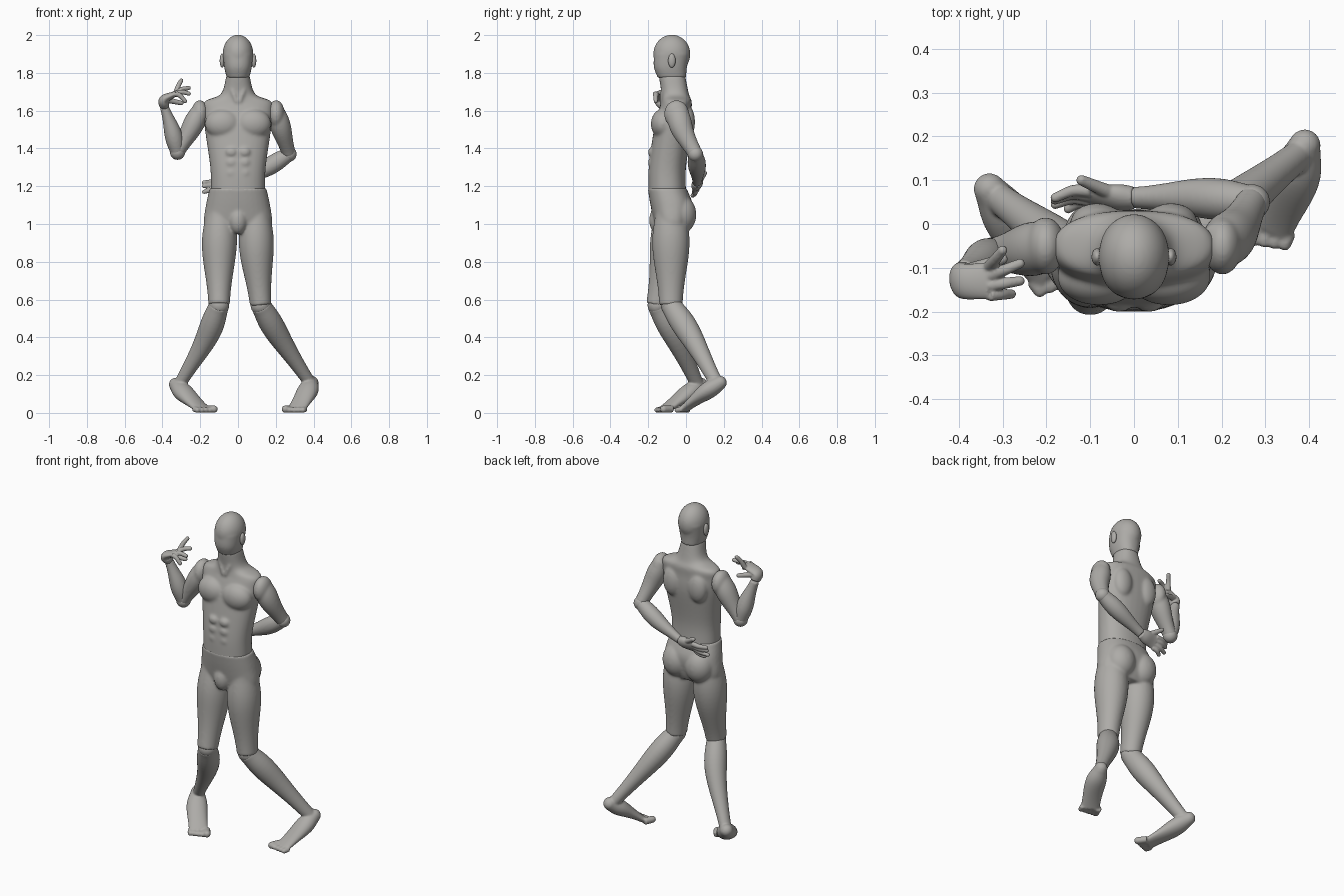
import bpy, bmesh, math
from mathutils import Vector, Matrix

cube = bpy.data.objects.get("Cube")
if cube:
    bpy.data.objects.remove(cube)

clay = bpy.data.materials.new("warm_grey")
clay.use_nodes = True
clay.diffuse_color = (.42, .41, .39, 1)
clay.node_tree.nodes["Principled BSDF"].inputs["Base Color"].default_value = clay.diffuse_color
X, Y, Z = Vector((1, 0, 0)), Vector((0, 1, 0)), Vector((0, 0, 1))


def smooth_path(stations, steps=8):
    """Catmull-Rom interpolation through stations of any dimension."""
    p = [Vector(s) for s in stations]
    p = [p[0] * 2 - p[1]] + p + [p[-1] * 2 - p[-2]]
    path = []
    for before, start, end, after in zip(p, p[1:], p[2:], p[3:]):
        leave, arrive = (end - before) / 2, (after - start) / 2
        for i in range(steps):
            t = i / steps
            ease = t * t * (3 - 2 * t)
            path.append(start.lerp(end, ease) + leave * t * (1 - t) ** 2 - arrive * t * t * (1 - t))
    return path + [p[-2]]


def skin(bm, sections, power=2, sides=32):
    """Closed skin over superellipse sections given as centre and two half axes."""
    rings = []
    for centre, u, v in sections:
        ring = []
        for k in range(sides):
            angle = math.tau * k / sides
            c, s = (math.copysign(abs(f(angle)) ** (2 / power), f(angle)) for f in (math.cos, math.sin))
            ring.append(bm.verts.new(centre + u * c + v * s))
        rings.append(ring)
    faces = [bm.faces.new((low[k - 1], low[k], high[k], high[k - 1]))
             for low, high in zip(rings, rings[1:]) for k in range(sides)]
    faces += [bm.faces.new(rings[0]), bm.faces.new(rings[-1])]
    bmesh.ops.recalc_face_normals(bm, faces=faces)


def trunk(bm, profile):
    """Level sections from rows of height, half width, front y and back y."""
    skin(bm, [(Vector((0, (front + back) / 2, z)), X * half, Y * (back - front) / 2)
              for z, half, front, back in smooth_path(profile)], power=2.3)


def limb(bm, points, start, end, swell=0, side=X):
    """Tapering limb from (width, depth) at the start to the end, with an early muscle swell."""
    path = smooth_path(points)
    last = len(path) - 1
    sections = []
    for i, centre in enumerate(path):
        t = i / last
        along = (path[min(i + 1, last)] - path[max(i - 1, 0)]).normalized()
        u = (side - along * side.dot(along)).normalized()
        bulge = swell * math.sin(math.pi * t ** .7) ** 2
        width, depth = Vector(start).lerp(Vector(end), t)
        sections.append((centre, u * (width + bulge), along.cross(u) * (depth + bulge)))
    skin(bm, sections)


def blob(bm, centre, size):
    bmesh.ops.create_uvsphere(bm, u_segments=32, v_segments=20, radius=1,
                              matrix=Matrix.Translation(centre) @ Matrix.Diagonal((*size, 1)))


def digit(bm, points, root, tip):
    """Round finger, toe or tendon with a rounded tip."""
    limb(bm, points, (root, root), (tip, tip), side=Vector((.3, .5, .8)))
    blob(bm, points[-1], (tip, tip, tip))


def finish(name, bm, voxel=.006, relax=5):
    """Make the object and fuse its overlapping volumes into one smooth skin."""
    mesh = bpy.data.meshes.new(name)
    bm.to_mesh(mesh)
    bm.free()
    part = bpy.data.objects.new(name, mesh)
    bpy.context.collection.objects.link(part)
    bpy.context.view_layer.objects.active = part
    part.select_set(True)
    fuse = part.modifiers.new("fuse", 'REMESH')
    fuse.mode, fuse.voxel_size = 'VOXEL', voxel
    smooth = part.modifiers.new("relax", 'SMOOTH')
    smooth.factor, smooth.iterations = .5, relax
    for modifier in ("fuse", "relax"):
        bpy.ops.object.modifier_apply(modifier=modifier)
    part.data.materials.clear()
    part.data.materials.append(clay)
    bpy.ops.object.shade_smooth_by_angle(angle=math.radians(50))
    part.select_set(False)


# Head with a tapering jaw
bm = bmesh.new()
trunk(bm, [(1.775, .06, -.15, 0), (1.83, .073, -.17, .005), (1.9, .08, -.17, .02)])
blob(bm, (0, -.075, 1.9), (.081, .098, .102))
finish("head", bm, relax=8)

# Ears, flat and upright
for s, side in ((-1, "right"), (1, "left")):
    bm = bmesh.new()
    blob(bm, (s * .084, -.075, 1.865), (.013, .02, .038))
    finish(side + "_ear", bm, .003, 2)

# Torso and neck: base volume plus muscle masses
bm = bmesh.new()
trunk(bm, [(1.16, .143, -.2, 0), (1.3, .147, -.197, 0), (1.5, .175, -.17, .03), (1.6, .184, -.145, .03),
           (1.65, .175, -.13, .03), (1.69, .09, -.13, .015), (1.79, .06, -.145, -.005)])
for s in (-1, 1):
    blob(bm, (s * .08, -.122, 1.53), (.095, .064, .08))
    blob(bm, (s * .085, .005, 1.54), (.06, .043, .09))
    digit(bm, [(s * .05, -.08, 1.77), (s * .03, -.12, 1.71), (s * .01, -.13, 1.65)], .014, .012)
    for row in range(3):
        blob(bm, (s * .035, -.178, 1.27 + row * .055), (.033, .024, .028))
finish("torso", bm, relax=20)

# Joint positions of the pose, fingertips from index to little finger
pose = {
    "right": dict(
        s=-1, grip=Y, knuckle_lift=Z, thigh=(-.1, -.1, .82), knee=(-.1, -.15, .57), shin=(-.17, -.05, .39),
        ankle=(-.31, .06, .15), heel=(-.33, .08, .15), arch=(-.27, -.01, .09), ball=(-.19, -.11, .02),
        biceps=(-.25, -.06, 1.5), elbow=(-.32, -.07, 1.38), forearm=(-.35, -.09, 1.5),
        wrist=(-.39, -.11, 1.62), palm=(-.39, -.13, 1.66), knuckles=(-.33, -.13, 1.69),
        tips=[(-.3, -.06, 1.76), (-.26, -.09, 1.72), (-.26, -.13, 1.69), (-.28, -.16, 1.65)],
        thumb=(-.3, -.08, 1.64)),
    "left": dict(
        s=1, grip=Vector((0, .5, .85)), knuckle_lift=Y, thigh=(.1, -.08, .82), knee=(.12, -.08, .57),
        shin=(.22, .03, .4), ankle=(.38, .16, .16), heel=(.39, .18, .16), arch=(.36, .09, .1),
        ball=(.31, -.01, .02), biceps=(.23, -.02, 1.5), elbow=(.27, .05, 1.37), forearm=(.14, .06, 1.29),
        wrist=(0, .06, 1.22), palm=(-.05, .06, 1.21), knuckles=(-.1, .06, 1.2),
        tips=[(-.18, .06, 1.22), (-.18, .055, 1.2), (-.18, .045, 1.17), (-.15, .035, 1.15)],
        thumb=(-.12, .1, 1.27)),
}

# Hips with both thighs
bm = bmesh.new()
trunk(bm, [(1.19, .15, -.203, .003), (1.1, .17, -.188, .035), (1, .18, -.165, .02), (.95, .14, -.14, 0)])
blob(bm, (0, -.145, 1.02), (.05, .05, .075))
for p in pose.values():
    limb(bm, [(p["s"] * .095, -.08, 1.06), p["thigh"], p["knee"]], (.075, .082), (.057, .062), .024)
    blob(bm, (p["s"] * .075, -.025, 1.05), (.085, .08, .1))
finish("hips_and_thighs", bm, relax=18)

for side, p in pose.items():
    # Knee and elbow balls
    for joint, radius in (("knee", .054), ("elbow", .041)):
        bm = bmesh.new()
        blob(bm, p[joint], (radius, radius, radius))
        finish(f"{side}_{joint}_joint", bm)

    # Lower leg and foot, toes fanned from little to big
    bm = bmesh.new()
    limb(bm, [p["knee"], p["shin"], p["ankle"]], (.053, .055), (.032, .036), .017)
    ball, heel = Vector(p["ball"]), Vector(p["heel"])
    ahead = ((ball - heel) * Vector((1, 1, 0))).normalized()
    inward = Z.cross(ahead) * math.copysign(1, Z.cross(ahead).x * -p["s"])
    limb(bm, [heel, p["arch"], ball], (.037, .038), (.055, .02), .014, inward)
    blob(bm, heel, (.036, .036, .036))
    for i in range(5):
        radius = .02 if i == 4 else .015
        root = ball + inward * (i - 2) * .023 - ahead * .01
        tip = root + ahead * (.03 + .006 * i)
        tip.z = radius
        digit(bm, [root, tip], radius, radius)
    finish(side + "_lower_leg", bm, .005, 8)

    # Upper arm with shoulder muscle, then forearm
    bm = bmesh.new()
    limb(bm, [(p["s"] * .19, -.05, 1.62), p["biceps"], p["elbow"]], (.042, .05), (.037, .04), .016)
    blob(bm, (p["s"] * .202, -.05, 1.582), (.045, .066, .074))
    finish(side + "_upper_arm", bm, relax=15)
    bm = bmesh.new()
    limb(bm, [p["elbow"], p["forearm"], p["wrist"]], (.039, .038), (.027, .024), .014, p["grip"])
    finish(side + "_forearm", bm)

    # Hand: flat palm, four fingers spread across it, thumb from its middle
    bm = bmesh.new()
    limb(bm, [p["wrist"], p["palm"], p["knuckles"]], (.028, .025), (.043, .015), .006, p["grip"])
    for i, tip in enumerate(p["tips"]):
        root = Vector(p["knuckles"]) + p["grip"] * (1.5 - i) * .021
        digit(bm, [root, root.lerp(Vector(tip), .5) + p["knuckle_lift"] * .008, tip], .015, .011)
    root = Vector(p["palm"]) + p["grip"] * .02
    digit(bm, [root, p["thumb"]], .017, .012)
    finish(side + "_hand", bm, .0035, 4)
